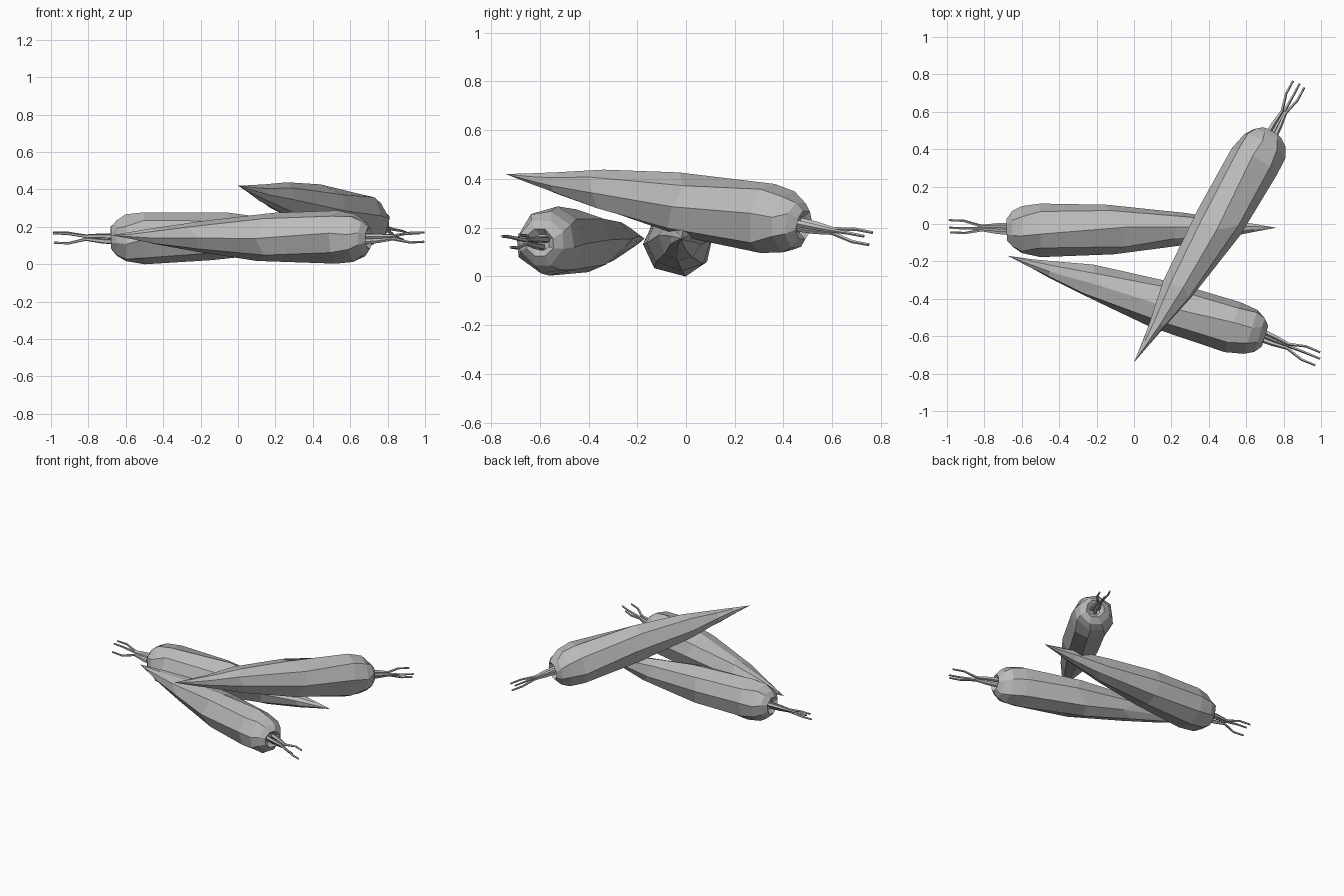
import bpy, math, random
from mathutils import Vector

random.seed(4)
cube = bpy.data.objects.get("Cube")
if cube:
    bpy.data.objects.remove(cube, do_unlink=True)

grey = bpy.data.materials.new("plain grey")
grey.use_nodes = True
colour = (0.5, 0.5, 0.5, 1)
grey.diffuse_color = colour
grey.node_tree.nodes["Principled BSDF"].inputs["Base Color"].default_value = colour

# distance from the crown, radius
PROFILE = [(0.025, 0.035), (0.0, 0.062), (0.03, 0.1), (0.08, 0.13), (0.18, 0.142),
           (0.58, 0.13), (0.95, 0.088), (1.2, 0.045), (1.32, 0.022)]


def make_object(name, verts, faces):
    mesh = bpy.data.meshes.new(name)
    mesh.from_pydata(verts, [], faces)
    mesh.materials.append(grey)
    obj = bpy.data.objects.new(name, mesh)
    bpy.context.collection.objects.link(obj)


def skin(rings, sides):
    """Quads joining successive rings of vertices."""
    return [(r * sides + i, r * sides + (i + 1) % sides,
             (r + 1) * sides + (i + 1) % sides, (r + 1) * sides + i)
            for r in range(rings - 1) for i in range(sides)]


def frame(direction):
    side = direction.cross(Vector((0, 0, 1))).normalized()
    return side, side.cross(direction)


def root(name, crown, tip, sides=8):
    """Faceted tapering root from crown to pointed tip."""
    d = (tip - crown).normalized()
    side, up = frame(d)
    verts = []
    for n, (h, r) in enumerate(PROFILE):
        twist = 0.2 + 0.12 * n
        for i in range(sides):
            a = math.tau * i / sides + twist + random.uniform(-0.09, 0.09)
            rr = r * random.uniform(0.95, 1.05)
            along = h + (random.uniform(-0.06, 0.06) if 0.5 < h < 1 else 0)
            verts.append(crown + d * along + side * rr * math.cos(a) + up * rr * math.sin(a))
    verts.append(tip)
    faces = skin(len(PROFILE), sides)
    last = (len(PROFILE) - 1) * sides
    faces += [(last + i, last + (i + 1) % sides, len(verts) - 1) for i in range(sides)]
    faces.append(tuple(reversed(range(sides))))
    make_object(name, verts, faces)


def stem(name, start, end, spread, sides=5):
    """Thin, slightly kinked stalk."""
    d = (end - start).normalized()
    side, up = frame(d)
    verts = []
    for t, r, bend in ((-0.1, 0.015, 0), (0.2, 0.013, 0.2), (0.45, 0.009, 0.5), (0.75, 0.007, -0.1), (1, 0.006, 0)):
        centre = start.lerp(end, t) - spread * bend
        for i in range(sides):
            a = math.tau * i / sides
            verts.append(centre + (side * math.cos(a) + up * math.sin(a)) * r)
    faces = skin(5, sides) + [tuple(reversed(range(sides))), tuple(range(4 * sides, 5 * sides))]
    make_object(name, verts, faces)


# crown, tip, stalk ends
CARROTS = {
    "back_carrot": ((-0.68, -0.03, 0.14), (0.76, -0.02, 0.155),
                    [(-0.99, 0.02, 0.17), (-0.99, -0.02, 0.165), (-0.985, -0.045, 0.115)]),
    "front_carrot": ((0.7, -0.6, 0.14), (-0.675, -0.17, 0.155),
                     [(0.995, -0.685, 0.17), (0.995, -0.72, 0.12), (0.97, -0.755, 0.165)]),
    "top_carrot": ((0.74, 0.485, 0.21), (0.0, -0.74, 0.42),
                   [(0.85, 0.765, 0.18), (0.885, 0.75, 0.13), (0.91, 0.73, 0.165)]),
}
for name, (crown, tip, ends) in CARROTS.items():
    crown, tip = Vector(crown), Vector(tip)
    root(name, crown, tip)
    d = (tip - crown).normalized()
    mid = sum((Vector(e) for e in ends), Vector()) / len(ends)
    for n, e in enumerate(ends):
        spread = Vector(e) - mid
        stem(f"{name}_stalk_{n + 1}", crown + d * 0.01 + spread * 0.65, Vector(e), spread)
